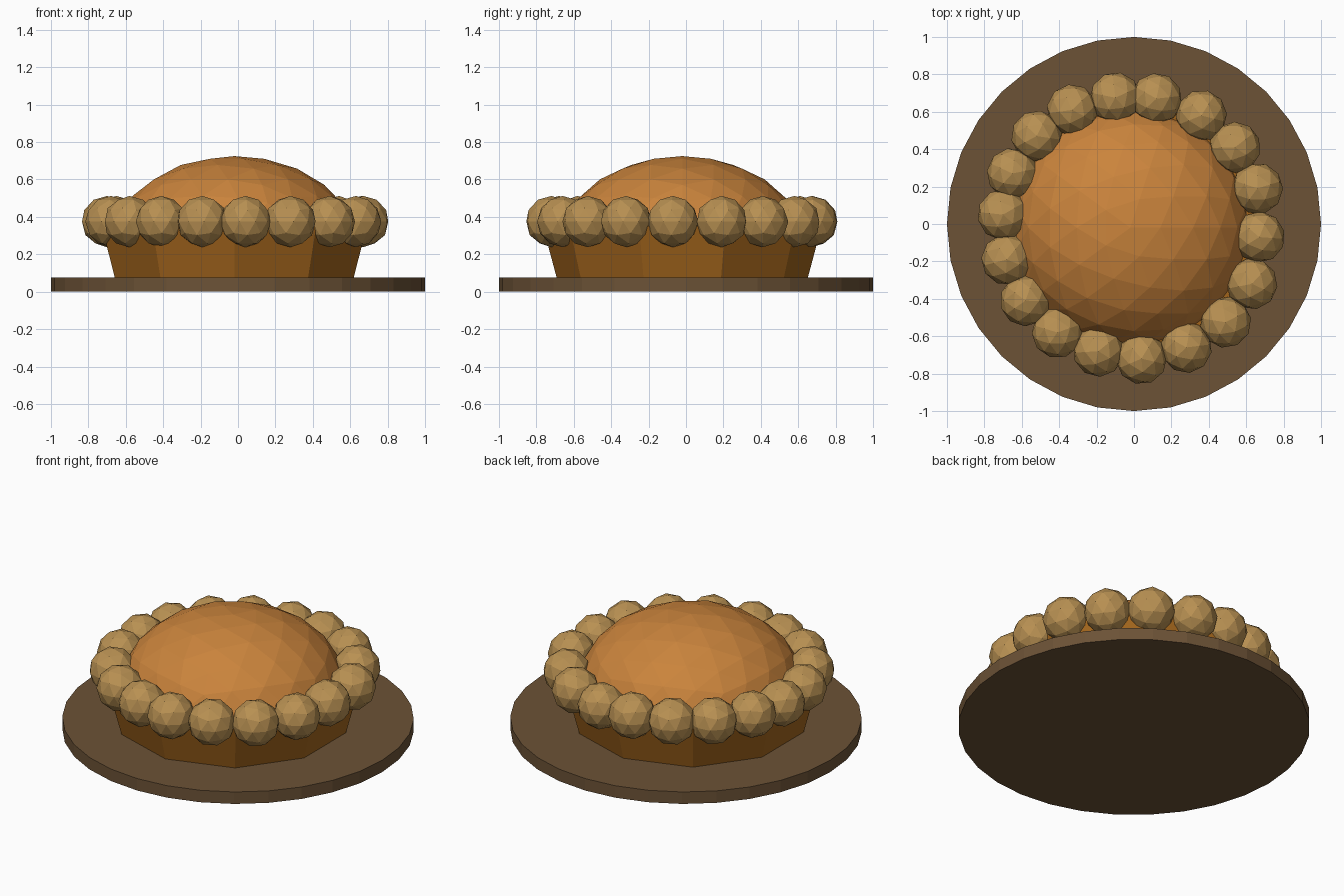
import bpy
from math import pi, atan2

if "Cube" in bpy.data.objects:
    bpy.data.objects.remove(bpy.data.objects["Cube"])


def paint(name, color):
    obj = bpy.context.object
    obj.name = name
    mat = bpy.data.materials.get(color[0]) or bpy.data.materials.new(color[0])
    mat.diffuse_color = (*color[1], 1)
    mat.use_nodes = True
    mat.node_tree.nodes["Principled BSDF"].inputs["Base Color"].default_value = mat.diffuse_color
    obj.data.materials.append(mat)
    return obj


WOOD = ("plate_brown", (0.15, 0.085, 0.037))
CRUST = ("crust_brown", (0.36, 0.13, 0.012))
FILLING = ("filling_orange", (0.59, 0.23, 0.045))
DOUGH = ("dough_tan", (0.48, 0.28, 0.085))
CX, CY = -0.02, -0.02

# Plate
bpy.ops.mesh.primitive_cylinder_add(vertices=32, radius=1, depth=0.075,
                                    location=(0, 0, 0.0375))
paint("plate", WOOD)

# Tapered ten-sided pie base, point facing front
bpy.ops.mesh.primitive_cone_add(vertices=10, radius1=0.67, radius2=0.745, depth=0.28,
                                location=(CX, CY, 0.21), rotation=(0, 0, pi))
paint("pie_base", CRUST)

# Domed top: flattened icosphere with its hidden lower part cut away
bpy.ops.mesh.primitive_ico_sphere_add(subdivisions=3, radius=1,
                                      location=(CX, CY, 0.275))
dome = paint("pie_dome", FILLING)
for v in dome.data.vertices:
    v.co.z = max(v.co.z, 0)
dome.scale = (0.64, 0.64, 0.45)

# Ring of dough balls, slightly uneven like hand-placed crimping
spots = [(0.12, 0.67), (-0.10, 0.675), (-0.33, 0.61), (-0.52, 0.47), (-0.65, 0.27),
         (-0.70, 0.05), (-0.68, -0.19), (-0.58, -0.41), (-0.41, -0.58), (-0.19, -0.68),
         (0.04, -0.72), (0.28, -0.66), (0.49, -0.525), (0.63, -0.32), (0.67, -0.07),
         (0.66, 0.19), (0.54, 0.41), (0.36, 0.58)]
for i, (x, y) in enumerate(spots):
    bpy.ops.mesh.primitive_ico_sphere_add(subdivisions=2, radius=0.137,
                                          location=(x, y, 0.375),
                                          rotation=(0, 0, atan2(y - CY, x - CX)))
    paint(f"dough_ball_{i + 1}", DOUGH)
